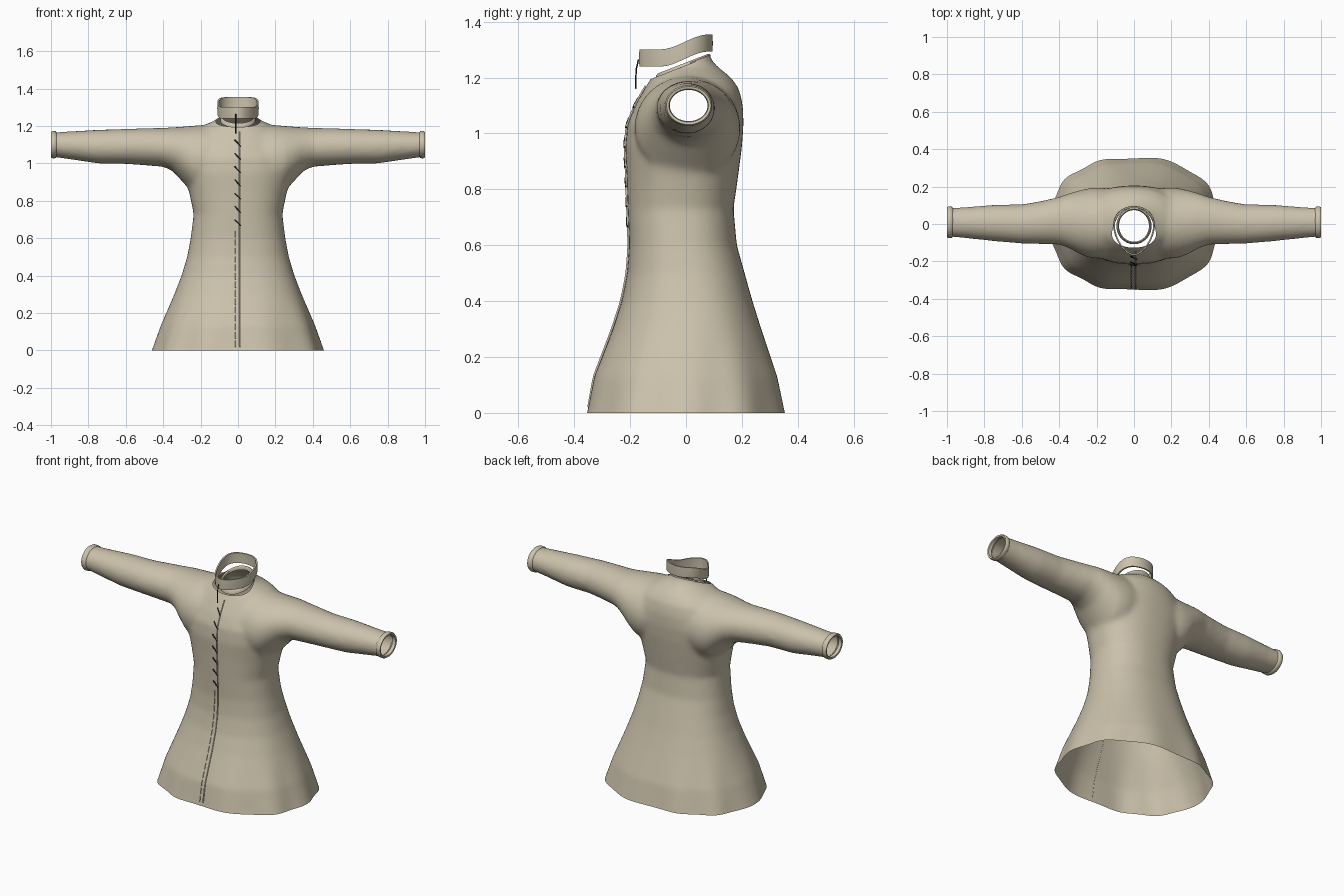
import bpy, bmesh, math
from mathutils import Vector
from mathutils.bvhtree import BVHTree

if "Cube" in bpy.data.objects:
    bpy.data.objects.remove(bpy.data.objects["Cube"])


def material(name, rgb):
    m = bpy.data.materials.new(name)
    m.diffuse_color = (*rgb, 1)
    m.use_nodes = True
    m.node_tree.nodes["Principled BSDF"].inputs["Base Color"].default_value = m.diffuse_color
    return m


CLOTH = material("beige cloth", (0.60, 0.54, 0.41))
THREAD = material("dark thread", (0.03, 0.025, 0.02))
N = 64


def activate(ob):
    bpy.ops.object.select_all(action='DESELECT')
    ob.select_set(True)
    bpy.context.view_layer.objects.active = ob


def loft(name, rings, caps=False, mat=CLOTH):
    """Skin a list of closed rings of points."""
    bm = bmesh.new()
    rows = [[bm.verts.new(p) for p in r] for r in rings]
    for a, b in zip(rows, rows[1:]):
        for i in range(len(a)):
            j = (i + 1) % len(a)
            bm.faces.new((a[i], a[j], b[j], b[i]))
    if caps:
        bm.faces.new(rows[0])
        bm.faces.new(rows[-1])
    bmesh.ops.recalc_face_normals(bm, faces=bm.faces)
    me = bpy.data.meshes.new(name)
    bm.to_mesh(me)
    bm.free()
    ob = bpy.data.objects.new(name, me)
    bpy.context.collection.objects.link(ob)
    me.materials.append(mat)
    activate(ob)
    bpy.ops.object.shade_smooth_by_angle(angle=math.radians(50))
    return ob


def oval(cu, cv, ru, rv, power=2.0, ripple=0.0):
    pts = []
    for i in range(N):
        t = 2 * math.pi * i / N
        c, s = math.cos(t), math.sin(t)
        k = 1 + ripple * math.cos(10 * t + 0.6 * math.sin(3 * t))
        pts.append((cu + k * ru * math.copysign(abs(c) ** (2 / power), c),
                    cv + k * rv * math.copysign(abs(s) ** (2 / power), s)))
    return pts


# Body sections: height, half width, front y, back y
BODY = [(-0.06, 0.475, -0.37, 0.37), (0, 0.453, -0.355, 0.355),
        (0.13, 0.41, -0.33, 0.328), (0.3, 0.34, -0.263, 0.27),
        (0.4, 0.302, -0.23, 0.238), (0.5, 0.272, -0.21, 0.21),
        (0.6, 0.253, -0.203, 0.182), (0.73, 0.237, -0.208, 0.17),
        (0.85, 0.262, -0.212, 0.187), (0.95, 0.29, -0.217, 0.2),
        (1.03, 0.30, -0.21, 0.206), (1.1, 0.29, -0.182, 0.204),
        (1.16, 0.245, -0.148, 0.19), (1.2, 0.19, -0.124, 0.162),
        (1.23, 0.125, -0.105, 0.125), (1.25, 0.093, -0.095, 0.1),
        (1.28, 0.084, -0.09, 0.085), (1.33, 0.08, -0.09, 0.08)]
rings = []
for z, w, f, b in BODY:
    rip = 0.018 * max(0, 1 - max(z, 0) / 0.35)
    power = 2.3 if z < 1.1 else 2.05
    rings.append([(x, y, z) for x, y in oval(0, (f + b) / 2, w, (b - f) / 2, power, rip)])
robe = loft("robe", rings, True)

# Sleeve sections: x, bottom z, top z, front y, back y
SLEEVE = [(0, 0.86, 1.2, -0.17, 0.18), (0.2, 0.83, 1.205, -0.185, 0.195),
          (0.25, 0.85, 1.2, -0.178, 0.19), (0.3, 0.905, 1.196, -0.155, 0.178),
          (0.35, 0.96, 1.193, -0.128, 0.163), (0.4, 0.982, 1.19, -0.11, 0.145),
          (0.5, 0.99, 1.188, -0.107, 0.122), (0.6, 0.997, 1.184, -0.105, 0.105),
          (0.75, 1.0, 1.18, -0.092, 0.103), (0.9, 1.022, 1.171, -0.076, 0.09),
          (0.985, 1.034, 1.166, -0.068, 0.087), (1.05, 1.036, 1.164, -0.067, 0.086)]
rings = []
for s in [(-r[0], *r[1:]) for r in SLEEVE[:0:-1]] + SLEEVE:
    x, lo, hi, f, b = s
    rings.append([(x, y, z) for y, z in oval((f + b) / 2, (lo + hi) / 2, (b - f) / 2, (hi - lo) / 2)])
sleeves = loft("sleeves", rings, True)

# Merge into one soft cloth surface
activate(robe)
m = robe.modifiers.new("join", 'BOOLEAN')
m.operation, m.solver, m.object = 'UNION', 'EXACT', sleeves
bpy.ops.object.modifier_apply(modifier="join")
bpy.data.objects.remove(sleeves)
m = robe.modifiers.new("weave", 'REMESH')
m.mode, m.voxel_size = 'VOXEL', 0.013
bpy.ops.object.modifier_apply(modifier="weave")
m = robe.modifiers.new("soften", 'SMOOTH')
m.factor, m.iterations = 0.5, 10
bpy.ops.object.modifier_apply(modifier="soften")

# Open the hem, cuffs and slanted neckline
bm = bmesh.new()
bm.from_mesh(robe.data)
for co, no in [((0, 0, 0), (0, 0, -1)), ((0.985, 0, 0), (1, 0, 0)), ((-0.985, 0, 0), (-1, 0, 0)),
               ((0, -0.1, 1.205), (0, -0.07, 0.18))]:
    bmesh.ops.bisect_plane(bm, geom=bm.verts[:] + bm.edges[:] + bm.faces[:],
                           plane_co=co, plane_no=Vector(no).normalized(), clear_outer=True)
for f in bm.faces:
    f.smooth = True
    f.material_index = 0
bm.to_mesh(robe.data)
tree = BVHTree.FromBMesh(bm)
bm.free()
if not robe.data.materials:
    robe.data.materials.append(CLOTH)

# Rolled cuff bands
for side, label in ((1, "left"), (-1, "right")):
    loft(label + "_cuff", [[(side * x, y, z) for y, z in oval(0.0095, 1.1, 0.0775 + g, 0.066 + g)]
         for x, g in ((0.968, -0.002), (0.974, 0.006), (0.992, 0.007), (1.0, 0.002),
                      (0.998, -0.007), (0.98, -0.01))])

# Neckline binding, following the slanted opening
loft("neck_binding", [[(x, y, 1.244 + 0.389 * y + h) for x, y in oval(0, -0.01, 0.086 + g, 0.09 + g)]
     for h, g in ((-0.012, 0.008), (0.004, 0.007), (0.01, 0.0), (0.004, -0.006), (-0.012, -0.004))])


# Stand collar: teardrop band rising towards the back
def collar_ring(h, g):
    pts = []
    for i in range(N):
        t = 2 * math.pi * i / N
        y = -0.036 + (0.131 + g) * math.cos(t)
        x = (0.107 + g) * math.sin(t) * (1 + 0.25 * math.cos(t))
        k = min(1, max(0, (y + 0.09) / 0.17))
        pts.append((x, y, 1.24 + 0.053 * k * k * (3 - 2 * k) + h))
    return pts


loft("collar", [collar_ring(h, g) for h, g in
                ((0, -0.008), (0, 0), (0.03, 0.001), (0.061, 0), (0.061, -0.008), (0.03, -0.007), (0, -0.008))])


def front(x, z, lift=0.003):
    hit = tree.ray_cast(Vector((x, -1, z)), Vector((0, 1, 0)))[0]
    return (x, (hit.y if hit else -0.11) - lift, z)


def cords(name, paths, radius, mat):
    """Thin round cords along several paths."""
    cu = bpy.data.curves.new(name, 'CURVE')
    cu.dimensions, cu.bevel_depth, cu.bevel_resolution = '3D', radius, 1
    cu.use_fill_caps = True
    for path in paths:
        sp = cu.splines.new('POLY')
        sp.points.add(len(path) - 1)
        for p, co in zip(sp.points, path):
            p.co = (*co, 1)
    cu.materials.append(mat)
    ob = bpy.data.objects.new(name, cu)
    bpy.context.collection.objects.link(ob)
    activate(ob)
    bpy.ops.object.convert(target='MESH')


# Front closure: edge piping, dashed seam, slanted lacing and hanging cord
cords("front_piping", [[front(0.01, 0.02 + 1.15 * i / 50) for i in range(51)]], 0.004, CLOTH)
cords("front_seam", [[front(-0.013, 0.02 + 0.045 * i + d) for d in (0, 0.015, 0.033)] for i in range(14)],
      0.003, CLOTH)
cords("lacing", [[front(-0.018 + 0.032 * k / 4, 0.70 + 0.071 * i - 0.034 * k / 4, 0.005) for k in range(5)]
                 for i in range(7)], 0.0035, THREAD)
cords("hanging_cord", [[(-0.012, -0.17, 1.265), (-0.012, -0.178, 1.23), (-0.012, -0.18, 1.19),
                        (-0.012, -0.179, 1.16)]], 0.003, THREAD)
